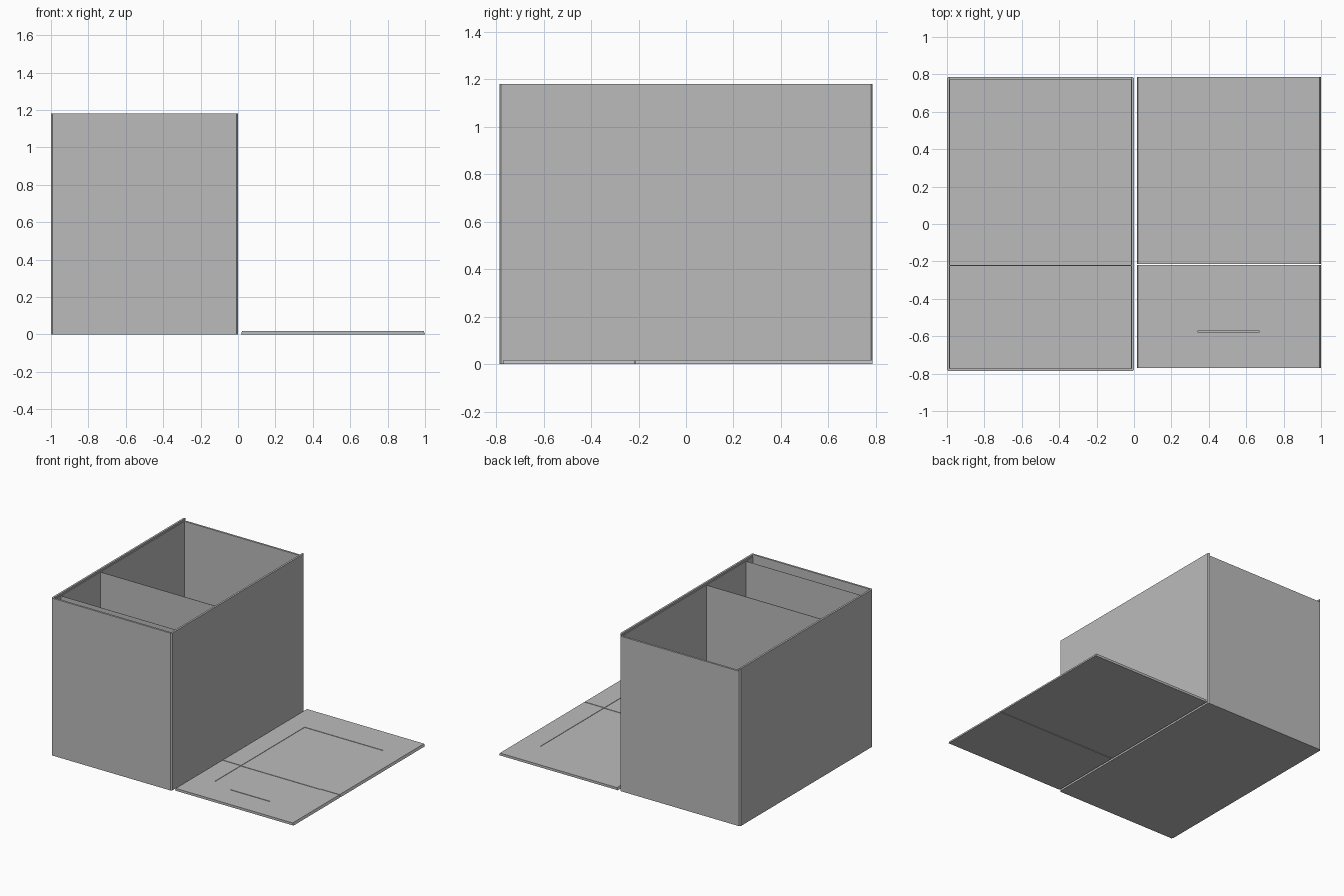
import bpy

cube = bpy.data.objects.get("Cube")
if cube:
    bpy.data.objects.remove(cube, do_unlink=True)

grey = bpy.data.materials.new("plain grey")
grey.use_nodes = True
grey.diffuse_color = (0.5, 0.5, 0.5, 1)
grey.node_tree.nodes["Principled BSDF"].inputs["Base Color"].default_value = (0.5, 0.5, 0.5, 1)


def slab(name, x, y, z, taper=0.0):
    """Block between x, y and z ranges; taper pulls the top long edges inwards."""
    verts = []
    for py in y:
        verts += [(x[0], py, z[0]), (x[1], py, z[0]),
                  (x[1] - taper, py, z[1]), (x[0] + taper, py, z[1])]
    faces = [(0, 1, 2, 3), (7, 6, 5, 4)]
    faces += [(i, i + 4, (i + 1) % 4 + 4, (i + 1) % 4) for i in range(4)]
    mesh = bpy.data.meshes.new(name)
    mesh.from_pydata(verts, [], faces)
    mesh.materials.append(grey)
    obj = bpy.data.objects.new(name, mesh)
    bpy.context.collection.objects.link(obj)
    return obj


def apply(obj, mod):
    bpy.context.view_layer.objects.active = obj
    bpy.ops.object.modifier_apply(modifier=mod.name)


def cut(obj, cutter):
    mod = obj.modifiers.new("cut", "BOOLEAN")
    mod.operation = "DIFFERENCE"
    mod.solver = "EXACT"
    mod.object = cutter
    apply(obj, mod)
    bpy.data.objects.remove(cutter, do_unlink=True)


WALL, TOP, END = 0.015, 1.18, 0.787
GROOVE = 1.162

# Open box with chamfered upright corners
box = slab("box_shell", (-1, 0), (-END, END), (0, TOP))
weights = box.data.attributes.new("bevel_weight_edge", "FLOAT", "EDGE")
for edge in box.data.edges:
    a, b = (box.data.vertices[i].co for i in edge.vertices)
    weights.data[edge.index].value = float(abs(a.z - b.z) > 1)
bevel = box.modifiers.new("corners", "BEVEL")
bevel.limit_method = "WEIGHT"
bevel.width = 0.008
bevel.segments = 1
apply(box, bevel)
cut(box, slab("cavity", (-1 + WALL, -WALL), (-END + WALL, END - WALL), (WALL, TOP + 0.1)))

# Dovetail slot for the sliding lid, open at the back
cut(box, slab("slot", (-0.99, -0.01), (-END + WALL, END + 0.1), (GROOVE, TOP + 0.002), 0.005))

# Inner dividers, level with the slot
for name, y, half in (("divider", -0.222, 0.002), ("front_divider", -0.69, 0.0008)):
    slab(name, (-1 + WALL, -WALL), (y - half, y + half), (WALL, GROOVE))

# Lid in two pieces lying beside the box
for name, y in (("lid_front", (-0.77, -0.218)), ("lid_back", (-0.213, END))):
    lid = slab(name, (0.015, 1.0), y, (0, 0.018), 0.007)
    cut(lid, slab("panel_recess", (0.175, 0.83), (-0.525, 0.54), (0.015, 0.05)))
    if name == "lid_front":
        cut(lid, slab("finger_slit", (0.34, 0.67), (-0.578, -0.572), (0.008, 0.05)))
